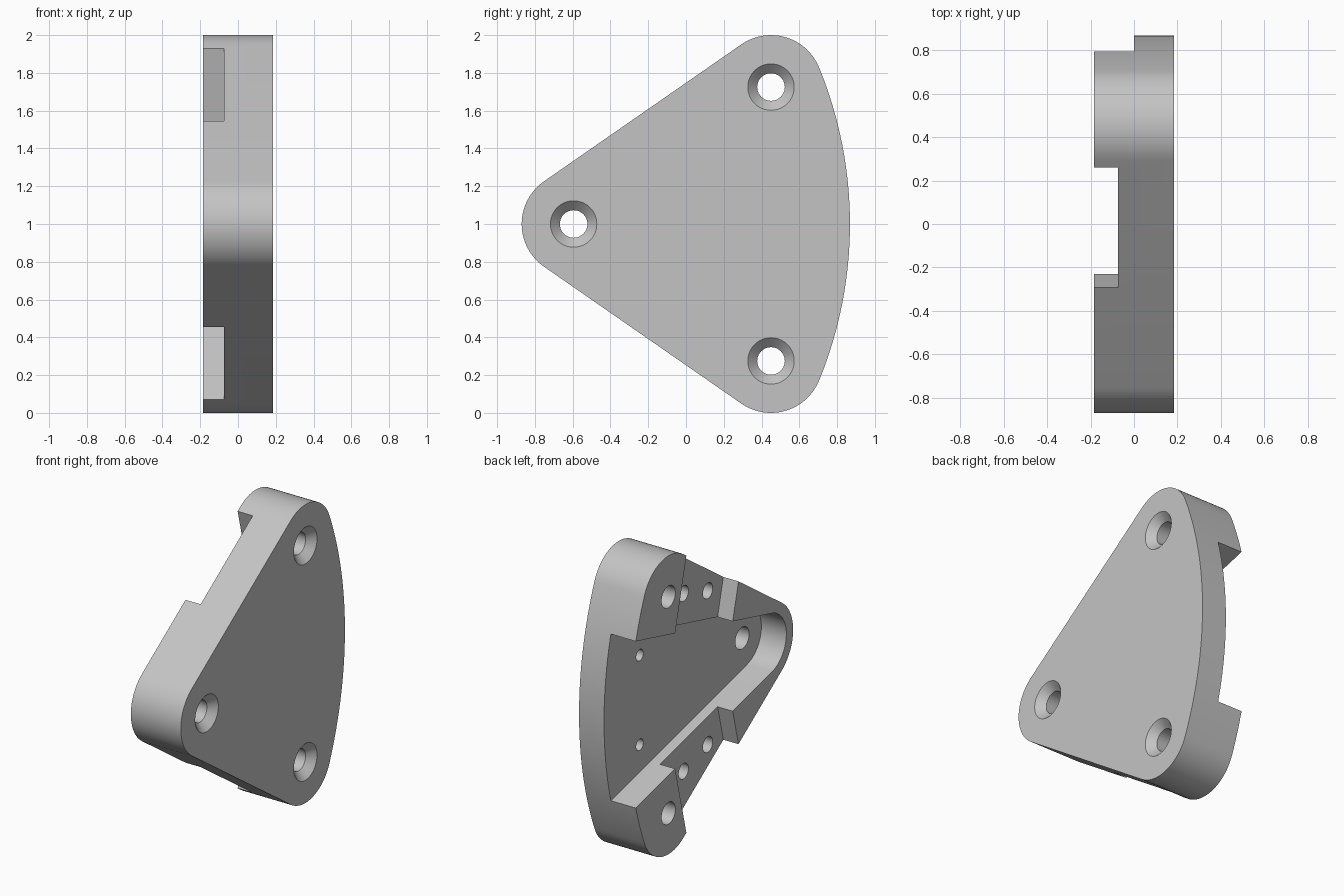
import bpy
import bmesh
from math import cos, sin, radians, atan2, degrees

if "Cube" in bpy.data.objects:
    bpy.data.objects.remove(bpy.data.objects["Cube"])

X_IN, X_OUT = -0.185, 0.185      # inner (recessed) and outer faces
MID = 1.0                        # height of the mirror line
TIP, LOBE = (-0.595, MID), (0.45, MID + 0.725)
LOBE_LOW = (LOBE[0], 2 * MID - LOBE[1])
CORNER_R = 0.275


def arc(center, r, a0, a1, n):
    """Points (y, z) on an arc, angles in degrees."""
    angles = [radians(a0 + (a1 - a0) * i / n) for i in range(n + 1)]
    return [(center[0] + r * cos(a), center[1] + r * sin(a)) for a in angles]


def flip(points):
    return [(y, 2 * MID - z) for y, z in reversed(points)]


def loft(name, first, x0, second, x1):
    """Solid between two matching (y, z) outlines at x0 and x1."""
    bm = bmesh.new()
    a = [bm.verts.new((x0, y, z)) for y, z in first]
    b = [bm.verts.new((x1, y, z)) for y, z in second]
    bm.faces.new(a)
    bm.faces.new(b[::-1])
    for i in range(len(a)):
        j = (i + 1) % len(a)
        bm.faces.new((a[i], b[i], b[j], a[j]))
    bmesh.ops.recalc_face_normals(bm, faces=bm.faces)
    mesh = bpy.data.meshes.new(name)
    bm.to_mesh(mesh)
    bm.free()
    obj = bpy.data.objects.new(name, mesh)
    bpy.context.collection.objects.link(obj)
    return obj


def prism(name, points, x0, x1):
    return loft(name, points, x0, points, x1)


def circle(center, r, n=40):
    return arc(center, r, 0, 360, n)[:-1]


# Mounting plate: rounded triangle with a bowed back edge
side_angle = degrees(atan2(LOBE[1] - TIP[1], LOBE[0] - TIP[0])) + 90
bow_y = -1.316
bow = degrees(atan2(LOBE[1] - MID, LOBE[0] - bow_y))
outline = (arc((bow_y, MID), 0.868 - bow_y, -bow, bow, 32)
           + arc(LOBE, CORNER_R, bow, side_angle, 20)[1:]
           + arc(TIP, CORNER_R, side_angle, 360 - side_angle, 24)
           + arc(LOBE_LOW, CORNER_R, 360 - side_angle, 360 - bow, 20)[:-1])
plate = prism("mounting_plate", outline, X_IN, X_OUT)
cutters = []

# Tapered pocket, open at the back, rounded around the tip hole
pocket = [(1.2, 1.66)] + arc(TIP, 0.203, 104, 256, 28) + [(1.2, 0.34)]
cutters.append(prism("pocket_cutter", pocket, -0.4, 0))

# Slots through both side rims
slot = [(0.16, 2.33), (-0.39, 1.94), (-0.215, 1.24), (0.41, 1.33)]
for points in (slot, flip(slot)):
    cutters.append(prism("slot_cutter", points, -0.4, -0.073))

# Countersunk screw holes
for c in (TIP, LOBE, LOBE_LOW):
    cutters.append(prism("screw_hole_cutter", circle(c, 0.073), -0.4, 0.4))
    cutters.append(loft("countersink_cutter", circle(c, 0.073), X_OUT - 0.05,
                        circle(c, 0.133), X_OUT + 0.01))

# Blind holes in the pocket floor and slot floors
for y, dz, r, x_end in ((0.49, 0.3, 0.038, 0.1), (-0.127, 0.515, 0.052, 0.1),
                        (0.13, 0.595, 0.052, 0.1)):
    for s in (1, -1):
        cutters.append(prism("blind_hole_cutter", circle((y, MID + s * dz), r, 32),
                             -0.4, x_end))

# Cut everything, then drop the cutters
for cutter in cutters:
    cutter.hide_render = True
    mod = plate.modifiers.new("cut", "BOOLEAN")
    mod.operation = "DIFFERENCE"
    mod.solver = "EXACT"
    mod.object = cutter
bpy.context.view_layer.update()
graph = bpy.context.evaluated_depsgraph_get()
result = bpy.data.meshes.new_from_object(plate.evaluated_get(graph))
plate.modifiers.clear()
plate.data = result
for cutter in cutters:
    bpy.data.objects.remove(cutter)

# Grey finish
grey = bpy.data.materials.new("light_grey")
grey.use_nodes = True
colour = (0.55, 0.55, 0.55, 1)
grey.diffuse_color = colour
grey.node_tree.nodes["Principled BSDF"].inputs["Base Color"].default_value = colour
plate.data.materials.clear()
plate.data.materials.append(grey)

bpy.ops.object.select_all(action="DESELECT")
plate.select_set(True)
bpy.context.view_layer.objects.active = plate
bpy.ops.object.shade_smooth_by_angle(angle=radians(30))
